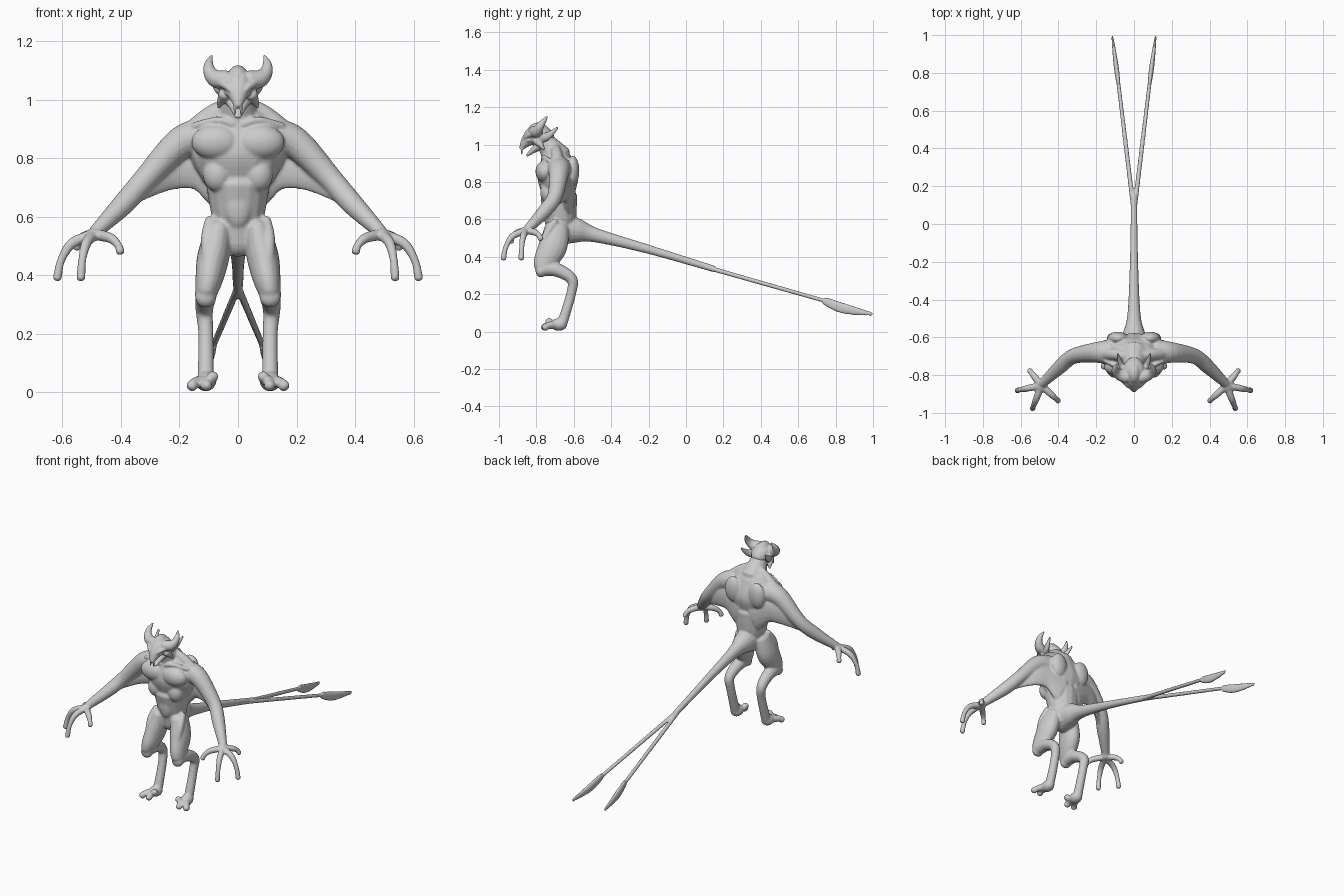
import bpy, bmesh, math
from mathutils import Vector, Matrix

if "Cube" in bpy.data.objects:
    bpy.data.objects.remove(bpy.data.objects["Cube"], do_unlink=True)

skin = bpy.data.materials.new("grey skin")
skin.use_nodes = True
grey = (.6, .6, .6, 1)
skin.diffuse_color = grey
skin.node_tree.nodes["Principled BSDF"].inputs["Base Color"].default_value = grey

side_axis, up_axis = Vector((1, 0, 0)), Vector((0, 0, 1))
body_axis = -.7  # y of the standing figure; the tail reaches far behind it


def at(side, forward, height):
    """Joint position measured from the standing axis."""
    return Vector((side, body_axis - forward, height))


def spline(points, steps=5):
    """Catmull-Rom curve through the points."""
    padded = [points[0]] + points + [points[-1]]
    curve = []
    for a, b, c, d in zip(padded, padded[1:], padded[2:], padded[3:]):
        for step in range(steps):
            t = step / steps
            curve.append(b + (c - a) * t / 2 + (a - 2.5 * b + 2 * c - d / 2) * t * t
                         + (3 * b - a - 3 * c + d) * t ** 3 / 2)
    return curve + [points[-1]]


def spread(radii, fraction):
    """Radius at a fraction of the limb, from evenly spread radii."""
    place = fraction * (len(radii) - 1)
    index = min(int(place), len(radii) - 2)
    return radii[index] + (radii[index + 1] - radii[index]) * (place - index)


def limb(mesh, joints, radii, flat=1, ref=side_axis, mirror=True, sides=16):
    """Round-ended elliptical tube; radii lie along ref, times flat across it."""
    last = len(joints) - 1
    rows = spline([Vector((*joint, spread(radii, i / last))) for i, joint in enumerate(joints)])
    centers = [row.to_3d() for row in rows]
    end = len(rows) - 1
    for mirror_sign in ((1, -1) if mirror else (1,)):
        rings = []
        for i, row in enumerate(rows):
            along = (centers[min(i + 1, end)] - centers[max(i - 1, 0)]).normalized()
            wide = (ref - along * ref.dot(along)).normalized()
            thick = along.cross(wide) * flat
            offsets = [(0, 1)]
            if i == 0:
                offsets = [(-.6, .5), (-.35, .8), (0, 1)]
            elif i == end:
                offsets = [(0, 1), (.35, .8), (.6, .5)]
            for shift, scale in offsets:
                ring = []
                for k in range(sides):
                    turn = math.tau * k / sides
                    rim = wide * math.cos(turn) + thick * math.sin(turn)
                    v = centers[i] + row.w * (along * shift * min(flat, 1) + rim * scale)
                    ring.append(mesh.verts.new((v.x * mirror_sign, v.y, v.z)))
                rings.append(ring)
        for lower, upper in zip(rings, rings[1:]):
            for k in range(sides):
                mesh.faces.new((lower[k - 1], lower[k], upper[k], upper[k - 1]))
        mesh.faces.new(rings[0])
        mesh.faces.new(rings[-1])


def blob(mesh, center, radii, mirror=True):
    """Ellipsoid muscle or pad."""
    for mirror_sign in ((1, -1) if mirror else (1,)):
        place = Matrix.Translation((center.x * mirror_sign, center.y, center.z))
        bmesh.ops.create_uvsphere(mesh, u_segments=20, v_segments=12, radius=1,
                                  matrix=place @ Matrix.Diagonal((*radii, 1)))


def fan_of_digits(mesh, root, radii, fan):
    """Fingers or toes curling down from root, each an angle, reach and drop."""
    for angle, reach, drop in fan:
        out = Vector((math.cos(angle), math.sin(angle), 0)) * reach
        knuckle = root + out * .6 - up_axis * drop * .2
        bend = root + out * .9 - up_axis * drop * .6
        limb(mesh, [root, knuckle, bend, root + out - up_axis * drop], radii, sides=12)


def finish(name, mesh, voxel, smoothing):
    """Fuse the overlapping volumes into one smooth skin."""
    bmesh.ops.recalc_face_normals(mesh, faces=mesh.faces)
    data = bpy.data.meshes.new(name)
    mesh.to_mesh(data)
    mesh.free()
    data.materials.append(skin)
    part = bpy.data.objects.new(name, data)
    bpy.context.collection.objects.link(part)
    fuse = part.modifiers.new("fuse", 'REMESH')
    fuse.mode, fuse.voxel_size, fuse.use_smooth_shade = 'VOXEL', voxel, True
    soften = part.modifiers.new("soften", 'SMOOTH')
    soften.factor, soften.iterations = .5, smoothing


body = bmesh.new()

# torso and neck
pelvis, waist, ribs = at(0, -.02, .5), at(0, -.03, .6), at(0, -.02, .72)
chest, collar, throat = at(0, -.015, .82), at(0, -.01, .93), at(0, .06, 1.03)
limb(body, [pelvis, waist, ribs], (.06, .09, .11), flat=.9, mirror=False)
limb(body, [ribs, chest, collar], (.12, .165, .12), flat=.66, mirror=False)
limb(body, [collar, throat], (.08, .045), mirror=False)

# chest muscles, rib pads, belly and shoulder blades
blob(body, at(.075, .055, .855), (.085, .05, .06))
blob(body, at(.07, .035, .745), (.05, .045, .06))
blob(body, at(0, .035, .65), (.05, .03, .09), mirror=False)
blob(body, at(.085, -.095, .86), (.055, .035, .08))

# arms, with shoulder muscles running up to the neck
shoulder, biceps, elbow = at(.12, -.02, .87), at(.2, -.02, .85), at(.32, 0, .725)
forearm, wrist = at(.39, .055, .645), at(.485, .145, .55)
limb(body, [at(.03, 0, .985), at(.1, -.01, .945), biceps], (.025, .03, .04))
limb(body, [shoulder, biceps, elbow, forearm, wrist], (.07, .055, .041, .038, .024))
limb(body, [at(.015, .065, .915), at(.07, .06, .93), at(.15, .025, .91)], (.013, .013))

# skin flaps between arms and flanks
limb(body, [at(.04, -.07, .74), at(.14, -.06, .77), at(.25, -.03, .745), forearm],
     (.12, .08, .06, .02), flat=.35, ref=up_axis)

# hands
palm = at(.49, .155, .54)
blob(body, palm, (.03, .034, .022))
fan_of_digits(body, palm, (.02, .018, .014, .016),
              [(-.2, .13, .15), (-1.2, .13, .15), (-2.4, .12, .06), (.9, .1, .045)])

# legs
hip, thigh, knee = at(.065, -.01, .56), at(.085, .01, .46), at(.11, .065, .335)
calf, hock = at(.11, -.01, .33), at(.115, -.09, .28)
shin, ankle = at(.11, -.085, .2), at(.11, -.04, .05)
limb(body, [hip, thigh, at(.1, .05, .38), knee], (.046, .055, .046, .036), flat=1.4)
limb(body, [at(.095, 0, .59), at(.105, .04, .53), at(.1, .065, .45)], (.018, .025))
limb(body, [knee, calf, hock, shin, ankle], (.038, .037, .03, .026, .028))
blob(body, at(.11, .075, .325), (.036, .03, .035))

# feet
foot = at(.11, -.02, .038)
blob(body, foot, (.036, .045, .034))
fan_of_digits(body, foot, (.025, .018, .02), [(-1, .09, .018), (-1.6, .08, .018), (-2, .06, -.02)])

# tail stem, forked ends and blades
fork, blade = at(.005, -.8, .347), at(.082, -1.44, .165)
limb(body, [at(0, -.03, .55), at(0, -.12, .54), at(0, -.22, .515), at(0, -.5, .44),
            at(0, -.85, .335)], (.08, .06, .035, .022, .016), flat=1.1, mirror=False)
limb(body, [fork, blade], (.013, .011))
limb(body, [blade, at(.095, -1.54, .125), at(.115, -1.695, .094)], (.01, .013, .005), flat=2.2)
finish("body", body, voxel=.006, smoothing=4)

head = bmesh.new()

# skull and muzzle
limb(head, [at(0, .035, 1.035), at(0, .07, 1.05), at(0, .11, 1.05), at(0, .15, 1.02),
            at(0, .18, .98)], (.045, .06, .057, .037, .014), flat=.9, mirror=False)
blob(head, at(0, .09, 1.075), (.036, .055, .043), mirror=False)

# lower jaw and fangs
limb(head, [at(0, .07, 1), at(0, .11, .975), at(0, .15, .942)], (.05, .03, .012),
     flat=.6, mirror=False)
limb(head, [at(.011, .178, .975), at(.011, .178, .95)], (.006, .004), sides=8)

# brows, cheek spikes and eyes
limb(head, [at(.012, .168, 1.02), at(.034, .153, 1.043), at(.06, .12, 1.06)], (.009, .016))
limb(head, [at(.045, .1, 1.02), at(.058, .075, .995), at(.066, .06, .975)], (.022, .006))
blob(head, at(.036, .142, 1.022), (.01, .01, .008))

# horns
limb(head, [at(.035, .115, 1.07), at(.07, .1, 1.07), at(.094, .085, 1.09),
            at(.1, .065, 1.12), at(.09, .042, 1.15)], (.03, .032, .024, .016, .005))

# ears
limb(head, [at(.045, .08, 1.035), at(.07, .04, 1.045), at(.086, -.012, 1.09)],
     (.02, .015, .005), flat=1.4)
finish("head", head, voxel=.004, smoothing=3)
